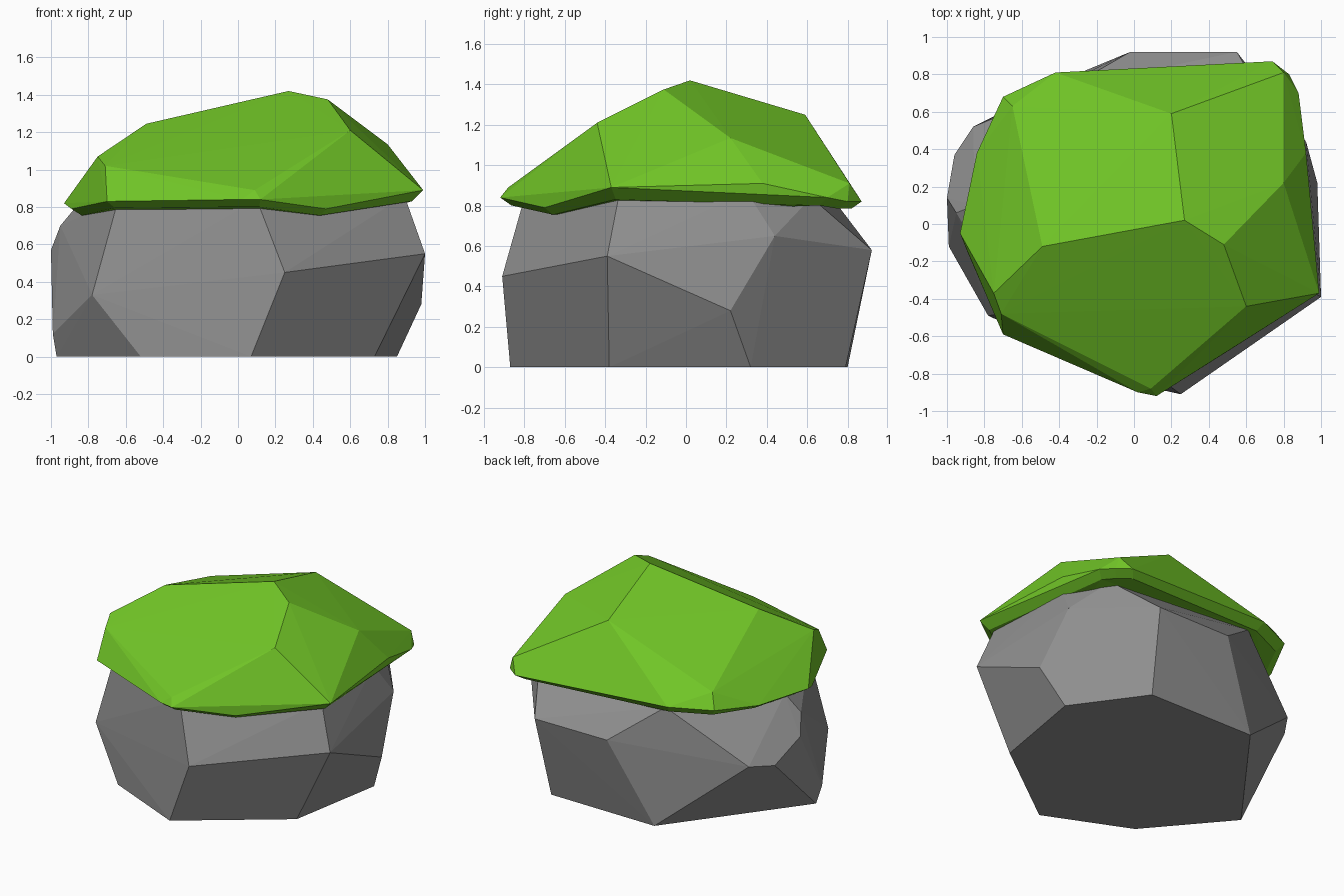
import bpy, bmesh


def hull(points):
    """Faceted solid: convex hull around corner points."""
    bm = bmesh.new()
    for p in points:
        bm.verts.new(p)
    bmesh.ops.convex_hull(bm, input=bm.verts[:])
    loose = [v for v in bm.verts if not v.link_faces]
    bmesh.ops.delete(bm, geom=loose, context='VERTS')
    bmesh.ops.recalc_face_normals(bm, faces=bm.faces[:])
    bm.normal_update()
    return bm


def finish(bm, name, colour):
    bmesh.ops.recalc_face_normals(bm, faces=bm.faces[:])
    me = bpy.data.meshes.new(name)
    bm.to_mesh(me)
    bm.free()
    ob = bpy.data.objects.new(name, me)
    bpy.context.collection.objects.link(ob)
    mat = bpy.data.materials.new(name + "_colour")
    mat.diffuse_color = colour
    me.materials.append(mat)


# boulder: ground outline, girdle corners, shoulder tucked under the moss
rock_base = [(0.07, -0.87, 0), (0.73, -0.38, 0), (0.85, 0.32, 0), (0.51, 0.79, 0),
             (-0.31, 0.80, 0), (-0.97, -0.08, 0), (-0.52, -0.61, 0)]
rock_girdle = [(0.25, -0.91, 0.45), (1.0, -0.39, 0.55), (0.98, 0.22, 0.28),
               (0.92, 0.44, 0.65), (0.55, 0.92, 0.58), (-0.02, 0.92, 0.58),
               (-0.86, 0.52, 0.46), (-0.96, 0.37, 0.44), (-1.0, 0.14, 0.57),
               (-0.99, -0.12, 0.12), (-0.78, -0.49, 0.33)]
rock_shoulder = [(0.10, -0.80, 0.84), (0.89, -0.33, 0.86), (0.86, 0.30, 0.87),
                 (0.72, 0.62, 0.84), (-0.35, 0.73, 0.83), (-0.95, 0.06, 0.70),
                 (-0.85, 0.10, 0.82), (-0.64, -0.47, 0.84)]
finish(hull(rock_base + rock_girdle + rock_shoulder), "boulder", (0.28, 0.28, 0.28, 1))

# moss cap: crown facets and a wavy rim
crown = [(0.27, 0.02, 1.42), (0.48, -0.11, 1.375), (-0.49, -0.12, 1.245),
         (0.20, 0.59, 1.25), (0.60, -0.44, 1.21), (0.80, 0.22, 1.135),
         (-0.75, -0.37, 1.07), (-0.71, -0.48, 1.02), (-0.65, 0.63, 0.98),
         (0.09, -0.88, 0.89), (0.80, 0.81, 0.91)]
rim = [(0.12, -0.92, 0.84), (0.47, -0.70, 0.79), (0.99, -0.37, 0.89),
       (0.92, 0.38, 0.91), (0.88, 0.70, 0.84), (0.83, 0.80, 0.82),
       (0.74, 0.87, 0.82), (-0.42, 0.81, 0.88), (-0.70, 0.68, 0.88),
       (-0.84, 0.38, 0.84), (-0.93, -0.05, 0.82), (-0.89, -0.15, 0.79),
       (-0.70, -0.59, 0.83), (0.02, -0.90, 0.84)]
bm = hull(crown + rim)

# open the underside, then turn the rim inward and down as a thick lip
under = [f for f in bm.faces if f.normal.z < -0.25]
bmesh.ops.delete(bm, geom=under, context='FACES')
edge = [e for e in bm.edges if e.is_boundary]
lip = bmesh.ops.extrude_edge_only(bm, edges=edge)["geom"]
for v in (g for g in lip if isinstance(g, bmesh.types.BMVert)):
    v.co.x *= 0.94
    v.co.y *= 0.94
    v.co.z -= 0.035 + max(0, v.co.z - 0.83) * 0.4
bmesh.ops.holes_fill(bm, edges=[e for e in bm.edges if e.is_boundary], sides=0)
bmesh.ops.triangulate(bm, faces=[f for f in bm.faces if len(f.verts) > 4])
finish(bm, "moss_cap", (0.165, 0.56, 0.02, 1))
